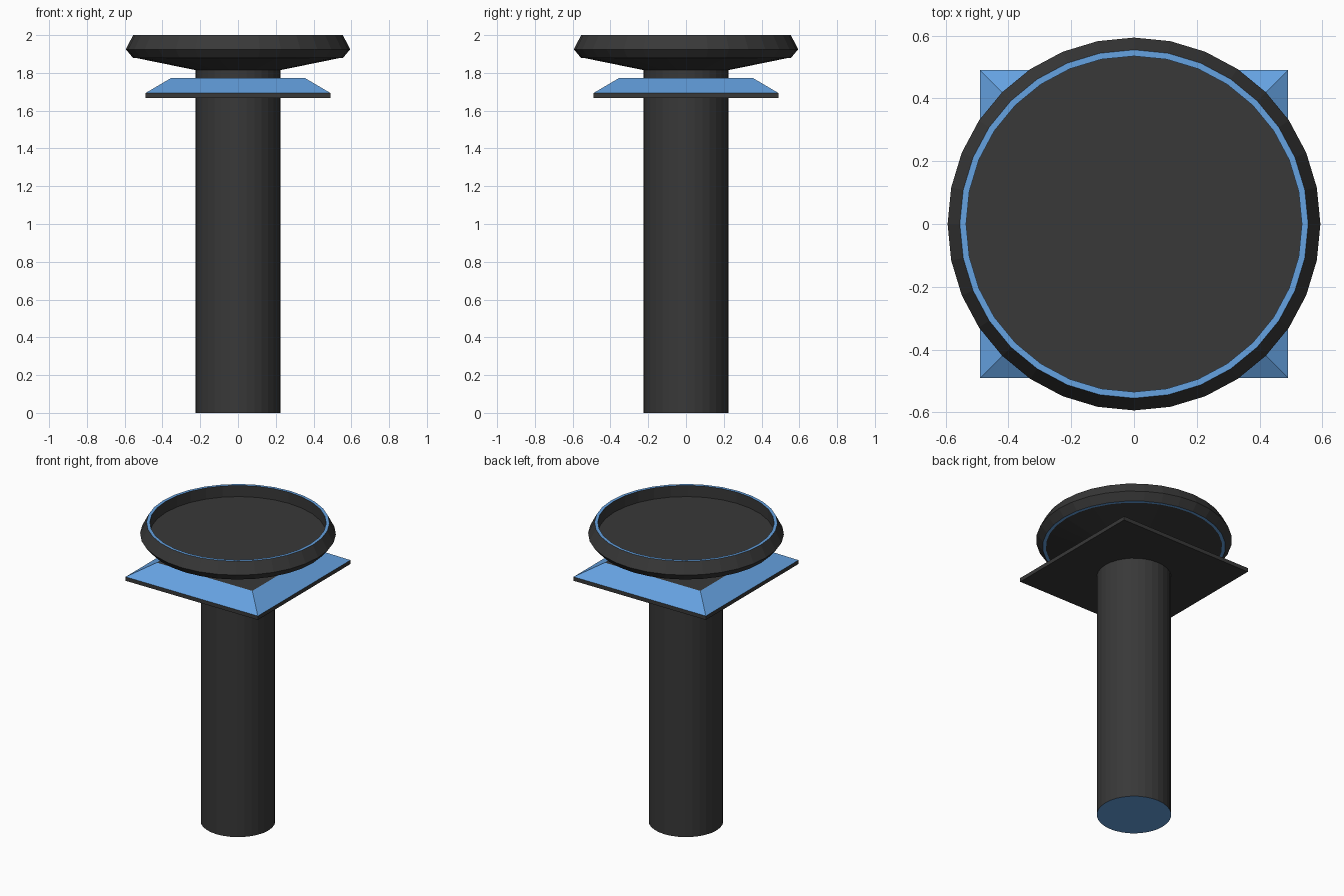
import bpy, bmesh, math

if "Cube" in bpy.data.objects:
    bpy.data.objects.remove(bpy.data.objects["Cube"])


def material(name, rgb):
    m = bpy.data.materials.new(name)
    m.diffuse_color = (*rgb, 1)
    m.use_nodes = True
    m.node_tree.nodes["Principled BSDF"].inputs["Base Color"].default_value = m.diffuse_color
    return m


DARK = material("dark", (0.04, 0.04, 0.04))
BLUE = material("blue", (0.13, 0.36, 0.75))


def lathe(name, profile, sides=32, turn=0.0, blue=()):
    """Closed solid spun from (radius, z) points, bottom to top.
    Band i joins points i and i+1; 'blue' lists blue bands, 'bottom' or 'top'."""
    bm = bmesh.new()
    rings = []
    for r, z in profile:
        rings.append([bm.verts.new((r * math.cos(turn + math.tau * k / sides),
                                    r * math.sin(turn + math.tau * k / sides), z))
                      for k in range(sides)])
    for i, (a, b) in enumerate(zip(rings, rings[1:])):
        for k in range(sides):
            n = (k + 1) % sides
            f = bm.faces.new((a[k], a[n], b[n], b[k]))
            f.material_index = int(i in blue)
    bm.faces.new(rings[0][::-1]).material_index = int("bottom" in blue)
    bm.faces.new(rings[-1]).material_index = int("top" in blue)
    mesh = bpy.data.meshes.new(name)
    bm.to_mesh(mesh)
    bm.free()
    mesh.materials.append(DARK)
    mesh.materials.append(BLUE)
    ob = bpy.data.objects.new(name, mesh)
    bpy.context.collection.objects.link(ob)
    return ob


# Round post with a blue foot, its top sunk into the dish
lathe("column", [(0.226, 0), (0.226, 1.83)], blue=("bottom",))

# Square collar with a sloping blue bevel
D = math.sqrt(2)
lathe("square_collar", [(0.49 * D, 1.667), (0.49 * D, 1.693), (0.354 * D, 1.773)],
      sides=4, turn=math.pi / 4, blue=(1,))

# Shallow dish: conical underside, bulged rim with blue edge rings, recessed floor
lathe("dish", [(0.226, 1.815), (0.535, 1.878), (0.555, 1.878), (0.594, 1.925),
               (0.555, 2.0), (0.535, 2.0), (0.535, 1.925)], blue=(1, 4))
